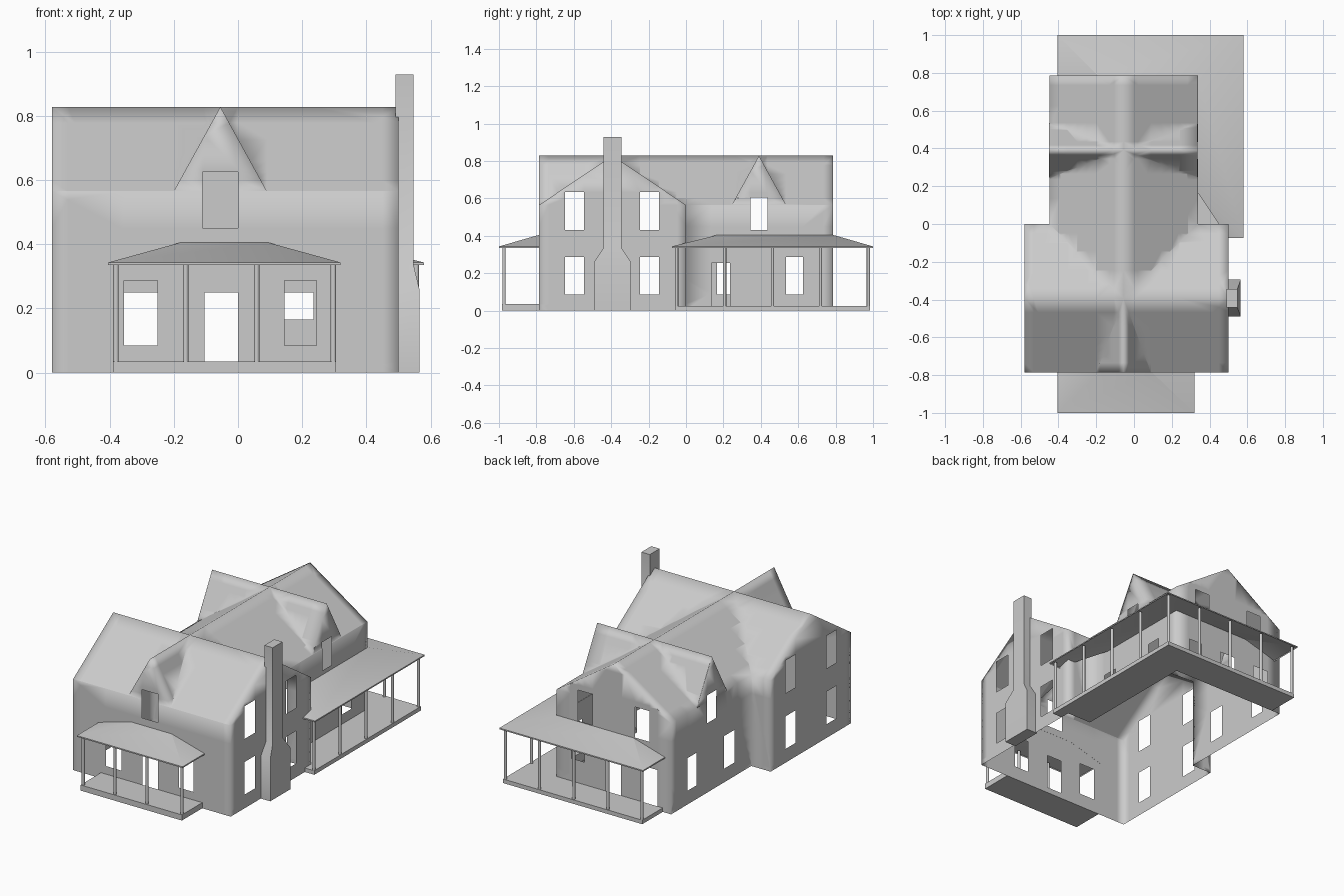
import bpy, bmesh
from mathutils import Vector

cube = bpy.data.objects.get("Cube")
if cube:
    bpy.data.objects.remove(cube)

grey = bpy.data.materials.new("light_grey")
grey.use_nodes = True
COLOUR = (0.6, 0.6, 0.6, 1)
grey.diffuse_color = COLOUR
grey.node_tree.nodes["Principled BSDF"].inputs["Base Color"].default_value = COLOUR

LEFT, RIGHT, FRONT, BACK = -0.58, 0.5, -0.785, 0.785
WING_L, WING_R = -0.45, 0.335
MID_X, MID_Y = -0.055, -0.393
EAVE, RIDGE = 0.565, 0.828


def finish(name, bm, angle=None):
    """Turn a bmesh into a shaded, coloured object."""
    bmesh.ops.recalc_face_normals(bm, faces=bm.faces)
    mesh = bpy.data.meshes.new(name)
    bm.to_mesh(mesh)
    bm.free()
    mesh.materials.append(grey)
    obj = bpy.data.objects.new(name, mesh)
    bpy.context.collection.objects.link(obj)
    for p in mesh.polygons:
        p.use_smooth = True
    if angle:
        bpy.ops.object.select_all(action="DESELECT")
        obj.select_set(True)
        bpy.context.view_layer.objects.active = obj
        bpy.ops.object.shade_smooth_by_angle(angle=angle)
    return obj


def loft(bm, rings):
    """Closed skin through rings of equal point count."""
    rows = [[bm.verts.new(p) for p in r] for r in rings]
    n = len(rows[0])
    for a, b in zip(rows, rows[1:]):
        for i in range(n):
            j = (i + 1) % n
            bm.faces.new((a[i], a[j], b[j], b[i]))
    bm.faces.new(rows[0])
    bm.faces.new(rows[-1])


def gable(name, along, start, end, centre, half, base):
    """Gabled prism whose ridge runs along x or y; base at the eave gives a dormer."""
    profile = [(centre - half, EAVE), (centre, RIDGE), (centre + half, EAVE)]
    if base < EAVE:
        profile += [(centre + half, base), (centre - half, base)]
    place = (lambda s, p: (s, *p)) if along == "x" else (lambda s, p: (p[0], s, p[1]))
    bm = bmesh.new()
    loft(bm, [[place(s, p) for p in profile] for s in (start, end)])
    return finish(name, bm)


# House shell: front block, rear wing and steep cross dormers merged
house = gable("house_shell", "x", LEFT, RIGHT, MID_Y, -FRONT / 2, 0)
extras = [
    gable("wing", "y", MID_Y, BACK, MID_X, (WING_R - WING_L) / 2, 0),
    gable("front_dormer", "y", FRONT, MID_Y, MID_X, 0.145, EAVE),
    gable("wing_dormer", "x", WING_L, WING_R, 0.39, 0.145, EAVE),
]
for extra in extras:
    mod = house.modifiers.new("join", "BOOLEAN")
    mod.operation, mod.solver, mod.object = "UNION", "EXACT", extra
bpy.context.view_layer.update()
merged = house.evaluated_get(bpy.context.evaluated_depsgraph_get())
bm = bmesh.new()
bm.from_mesh(merged.to_mesh())
for obj in extras + [house]:
    bpy.data.objects.remove(obj)

# Openings: wall axis, wall position, low side, high side, bottom, top
LOW, HIGH = (0.085, 0.287), (0.43, 0.633)
openings = [
    (1, FRONT, -0.355, -0.25, *LOW), (1, FRONT, 0.145, 0.245, *LOW),
    (1, FRONT, -0.105, 0.0, 0.035, 0.25), (1, FRONT, -0.11, 0.0, 0.45, 0.625),
    (1, BACK, -0.355, -0.25, 0.025, 0.25), (1, BACK, -0.105, 0.0, 0.025, 0.25),
    (1, BACK, 0.145, 0.235, 0.165, 0.25),
    (1, BACK, -0.3, -0.2, 0.41, 0.6), (1, BACK, 0.09, 0.19, 0.41, 0.6),
    (0, WING_R, 0.135, 0.235, 0.025, 0.255), (0, WING_R, 0.535, 0.625, *LOW),
    (0, WING_L, 0.165, 0.265, *LOW), (0, WING_L, 0.535, 0.625, *LOW),
]
for wall in (LEFT, RIGHT):
    for y in (-0.597, -0.195):
        openings += [(0, wall, y - 0.051, y + 0.051, *h) for h in (LOW, HIGH)]
for wall in (WING_L, WING_R):
    openings.append((0, wall, 0.345, 0.435, 0.43, 0.605))

# Score the walls along every opening edge, plus bands beside the corners
cuts = {(0, LEFT + 0.05), (0, RIGHT - 0.05), (1, FRONT + 0.05), (1, BACK - 0.05),
        (1, -0.05), (2, RIDGE - 0.05)}
for axis, wall, a, b, z0, z1 in openings:
    cuts |= {(1 - axis, a), (1 - axis, b), (2, z0), (2, z1)}
bmesh.ops.remove_doubles(bm, verts=bm.verts, dist=0.0005)
bmesh.ops.triangulate(bm, faces=bm.faces)
for axis, pos in sorted(cuts):
    point, normal = Vector(), Vector()
    point[axis], normal[axis] = pos, 1
    bmesh.ops.bisect_plane(bm, geom=bm.verts[:] + bm.edges[:] + bm.faces[:],
                           dist=0.0001, plane_co=point, plane_no=normal)


def is_open(face):
    c = face.calc_center_median()
    if c.z < 0.002:
        return True
    return any(abs(c[ax] - w) < 0.004 and a < c[1 - ax] < b and z0 < c.z < z1
               for ax, w, a, b, z0, z1 in openings)


bmesh.ops.delete(bm, geom=[f for f in bm.faces if is_open(f)], context="FACES")
finish("house_shell", bm)

# Chimney with tapered shoulders
bm = bmesh.new()
loft(bm, [[(RIGHT - 0.01, MID_Y - h, z), (x, MID_Y - h, z), (x, MID_Y + h, z), (RIGHT - 0.01, MID_Y + h, z)]
          for h, x, z in ((0.098, 0.565, 0), (0.098, 0.565, 0.26),
                          (0.048, 0.547, 0.335), (0.048, 0.547, 0.928))])
finish("chimney", bm, 1.0)


def deck(name, outline, height):
    bm = bmesh.new()
    loft(bm, [[(x, y, z) for x, y in outline] for z in (0, height)])
    finish(name, bm, 0.6)


def porch_roof(name, eave, top):
    """Sloped sheet from the eave path up to the matching path on the walls."""
    bm = bmesh.new()
    rows = [[bm.verts.new((x, y, z)) for x, y in path]
            for path, z in ((eave, 0.335), (eave, 0.343), (top, 0.405))]
    for a, b in zip(rows, rows[1:]):
        for i in range(len(a) - 1):
            bm.faces.new((a[i], a[i + 1], b[i + 1], b[i]))
    finish(name, bm, 0.8)


def posts(name, spots, base):
    for i, (x, y) in enumerate(spots):
        bm = bmesh.new()
        bmesh.ops.create_cone(bm, cap_ends=True, segments=10, radius1=0.009, radius2=0.009, depth=0.34 - base)
        bmesh.ops.translate(bm, verts=bm.verts, vec=(x, y, (0.34 + base) / 2))
        finish(f"{name}_{i + 1}", bm, 0.8)


# Front porch
deck("front_porch_floor", [(-0.39, -0.985), (0.305, -0.985), (0.305, FRONT), (-0.39, FRONT)], 0.035)
porch_roof("front_porch_roof", [(-0.405, FRONT), (-0.405, -1), (0.32, -1), (0.32, FRONT)],
           [(-0.18, FRONT), (-0.18, FRONT), (0.095, FRONT), (0.095, FRONT)])
posts("front_porch_post", [(x, -0.973) for x in (-0.38, -0.163, 0.058, 0.297)], 0.035)

# Wraparound porch on the wing
deck("back_porch_floor", [(RIGHT, -0.06), (0.565, -0.06), (0.565, 0.985), (-0.39, 0.985),
                          (-0.39, BACK), (WING_R, BACK), (WING_R, 0), (RIGHT, 0)], 0.025)
porch_roof("back_porch_roof", [(RIGHT, -0.075), (0.58, -0.075), (0.58, 1), (-0.405, 1), (-0.405, BACK)],
           [(WING_R, 0.17), (WING_R, 0.17), (WING_R, BACK), (-0.19, BACK), (-0.19, BACK)])
posts("back_porch_post", [(0.555, -0.05 + 0.2563 * i) for i in range(5)]
      + [(0.555 - 0.234 * i, 0.975) for i in range(1, 5)], 0.025)
